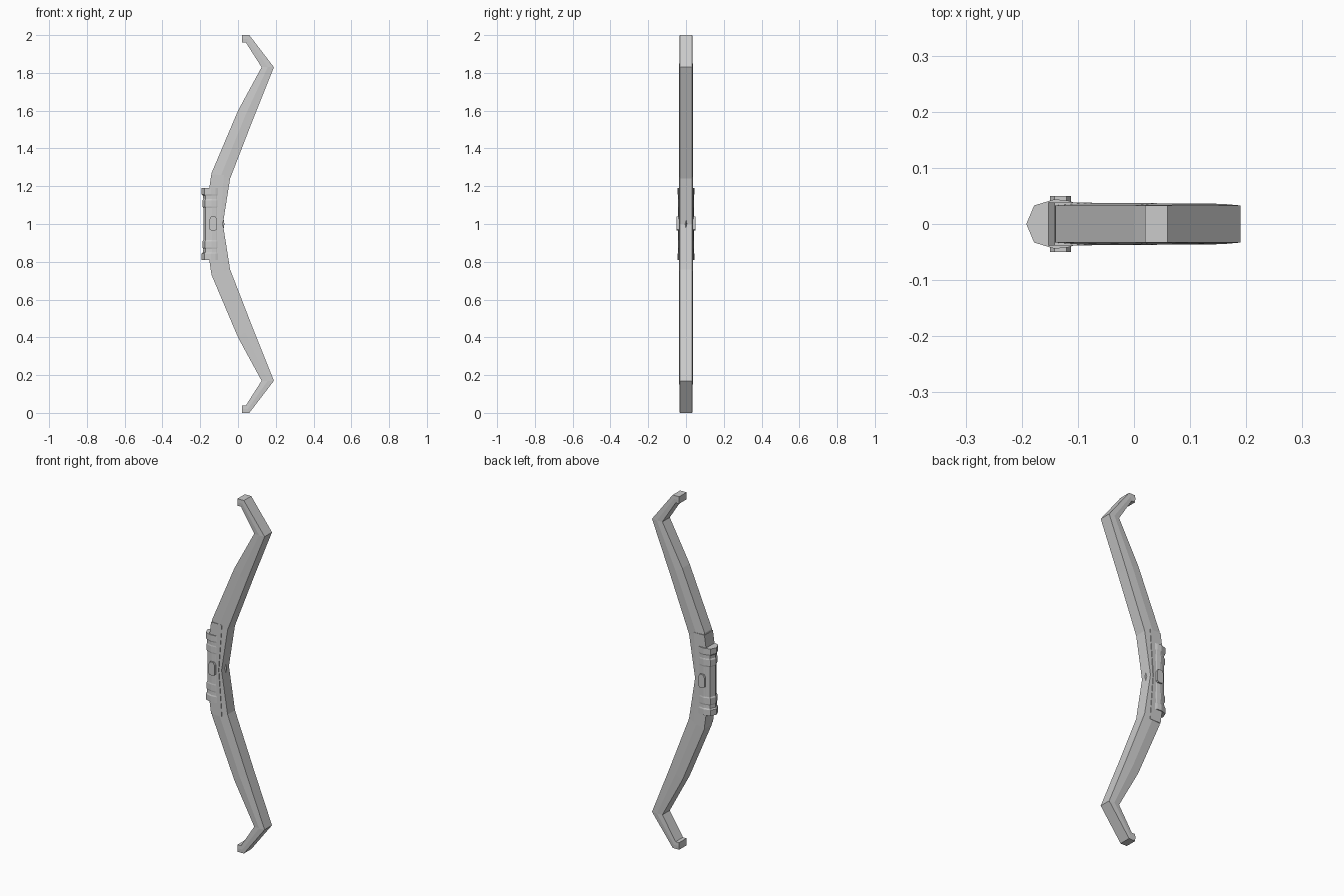
import bpy, bmesh

if "Cube" in bpy.data.objects:
    bpy.data.objects.remove(bpy.data.objects["Cube"])

def loft(name, rings):
    """Join equal-length closed rings of points and cap both ends."""
    bm = bmesh.new()
    vs = [[bm.verts.new(p) for p in r] for r in rings]
    n = len(vs[0])
    for a, b in zip(vs, vs[1:]):
        for i in range(n):
            j = (i + 1) % n
            bm.faces.new((a[i], a[j], b[j], b[i]))
    bm.faces.new(vs[0])
    bm.faces.new(vs[-1])
    bmesh.ops.recalc_face_normals(bm, faces=bm.faces)
    me = bpy.data.meshes.new(name)
    bm.to_mesh(me)
    bm.free()
    ob = bpy.data.objects.new(name, me)
    bpy.context.collection.objects.link(ob)
    return ob

def mirrored(half):
    """Repeat upper stations (z first) below the middle height z = 1."""
    return [(2 - s[0], *s[1:]) for s in reversed(half[1:])] + half

# Limbs: back point, belly point and side ridge half-width per station
half = [((-.15, 1.0), (-.08, 1.0), .036), ((-.14, 1.27), (-.042, 1.24), .037),
        ((0, 1.6), (.078, 1.55), .037), ((.125, 1.83), (.19, 1.83), .036),
        ((.042, 1.96), (.06, 2.0), .034), ((.02, 1.96), (.02, 2.0), .034)]
flip = lambda p: (p[0], 2 - p[1])
stations = [(flip(a), flip(b), w) for a, b, w in reversed(half[1:])] + half
rings = []
for (ax, az), (bx, bz), w in stations:
    mx, mz = (ax + bx) / 2, (az + bz) / 2
    rings.append([(ax, -.033, az), (mx, -w, mz), (bx, -.033, bz),
                  (bx, .033, bz), (mx, w, mz), (ax, .033, az)])
loft("bow_limbs", rings)

# Riser plate around the middle of the limbs
plate = mirrored([(1.0, -.152, -.095), (1.19, -.152, -.08), (1.26, -.142, -.075)])
loft("riser_plate", [[(a, -.038, z), (b, -.038, z), (b, .038, z), (a, .038, z)]
                     for z, a, b in plate])

# Ridged grip with shallow wrapped bands
side = [(-.178, .033), (-.142, .044), (-.118, .042), (-.10, .036)]
section = [(-.192, 0)] + side + [(x, -y) for x, y in reversed(side)]
bands = mirrored([(1.0, .94), (1.085, .94), (1.092, .97), (1.125, .97),
                  (1.132, .94), (1.15, .95), (1.157, 1.0), (1.19, 1.0)])
loft("grip", [[(-.10 + (x + .10) * (s * 1.5 - .5), y * s, z) for x, y in section]
              for z, s in bands])

# Faceted studs on both sides of the grip
outline = [(-.15, .972), (-.142, .965), (-.12, .965), (-.112, .972),
           (-.112, 1.025), (-.12, 1.04), (-.142, 1.04), (-.15, 1.025)]
loft("side_stud", [[(x, y, z) for x, z in outline] for y in (-.05, .05)])

# Small pointed arrow rest on the belly
loft("arrow_rest", [[(-.08 + (.008 * (1 - abs(t))), 0, 1 + .05 * t),
                     (-.09, -.01 * (1.1 - abs(t)), 1 + .05 * t),
                     (-.09, .01 * (1.1 - abs(t)), 1 + .05 * t)] for t in (-1, 0, 1)])
